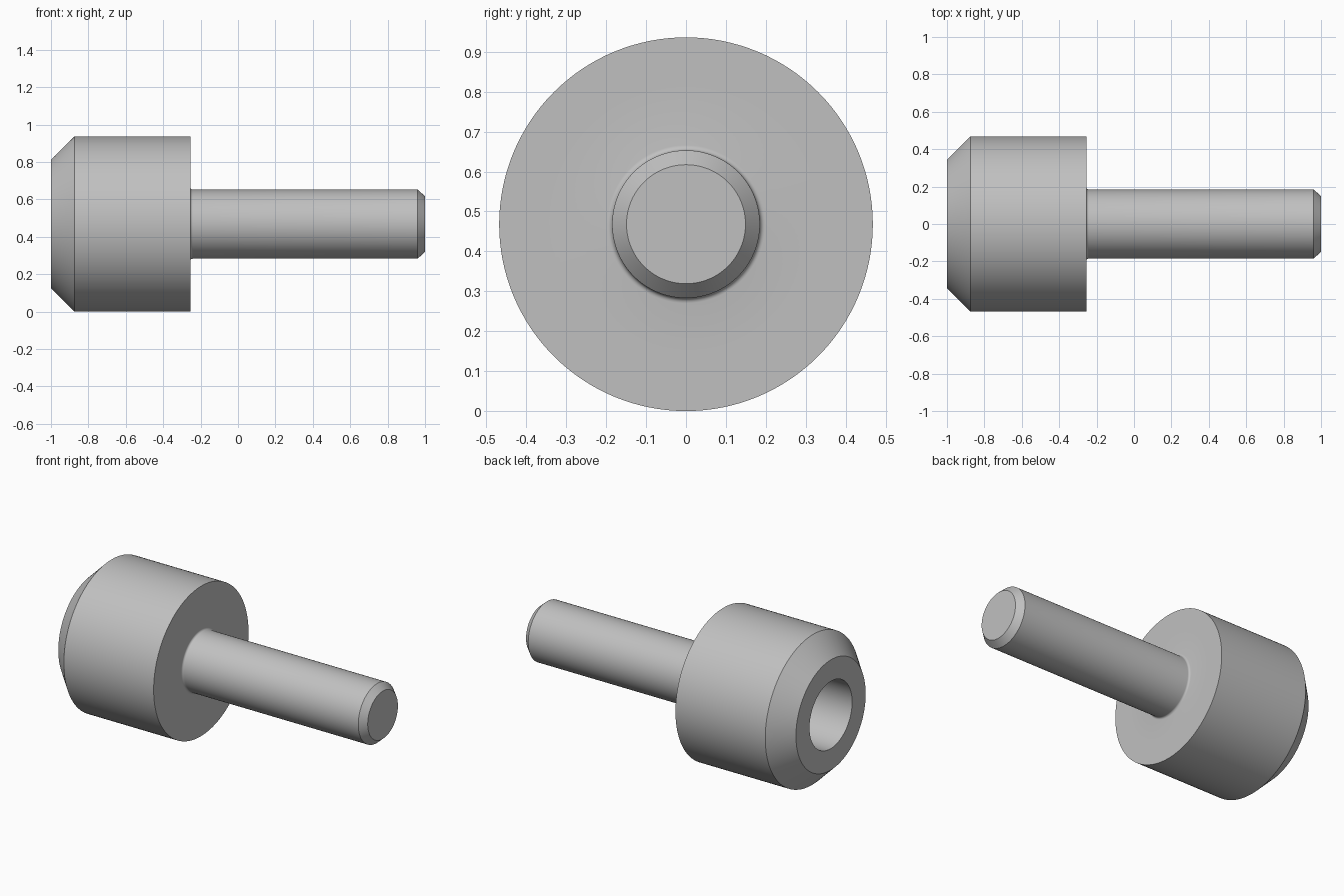
import bpy
import bmesh
import math
from mathutils import Vector

cube = bpy.data.objects.get("Cube")
if cube:
    bpy.data.objects.remove(cube, do_unlink=True)

# Main dimensions
HEAD_R, CORE_R, BORE_R, SHAFT_R = 0.468, 0.344, 0.21, 0.185
HEAD_X, FLANGE_X, FILLET = -0.255, -0.40, 0.013
SEGMENTS = 128

grey = bpy.data.materials.new("light grey")
grey.use_nodes = True
grey.diffuse_color = (0.53, 0.53, 0.53, 1)
grey.node_tree.nodes["Principled BSDF"].inputs["Base Color"].default_value = grey.diffuse_color


def lathe(name, profile, closed=False):
    """Revolve (x, radius) points about the horizontal axis."""
    bm = bmesh.new()
    verts = [bm.verts.new((x, 0, r)) for x, r in profile]
    pairs = list(zip(verts, verts[1:]))
    if closed:
        pairs.append((verts[-1], verts[0]))
    edges = [bm.edges.new(p) for p in pairs]
    bmesh.ops.spin(bm, geom=verts + edges, cent=(0, 0, 0), axis=(1, 0, 0),
                   angle=math.tau, steps=SEGMENTS, use_duplicate=False)
    bmesh.ops.remove_doubles(bm, verts=bm.verts[:], dist=1e-5)
    bmesh.ops.recalc_face_normals(bm, faces=bm.faces[:])
    mesh = bpy.data.meshes.new(name)
    bm.to_mesh(mesh)
    bm.free()
    mesh.materials.append(grey)
    obj = bpy.data.objects.new(name, mesh)
    obj.location = Vector((0, 0, HEAD_R))
    bpy.context.collection.objects.link(obj)
    bpy.ops.object.select_all(action="DESELECT")
    obj.select_set(True)
    bpy.context.view_layer.objects.active = obj
    bpy.ops.object.shade_smooth_by_angle(angle=math.radians(30))
    return obj


# Bored head sleeve, chamfered at its free end and seated around the flange
lathe("head_sleeve", [
    (-1, BORE_R), (-1, CORE_R), (-0.875, HEAD_R), (HEAD_X, HEAD_R),
    (HEAD_X, CORE_R), (FLANGE_X, CORE_R), (FLANGE_X, BORE_R),
], closed=True)

# Stud: flush flange, small root fillet, shaft and chamfered tip
root = []
for i in range(6):
    a = math.radians(18 * i)
    root.append((HEAD_X + FILLET * (1 - math.cos(a)),
                 SHAFT_R + FILLET * (1 - math.sin(a))))
lathe("flanged_stud", [(FLANGE_X, 0), (FLANGE_X, CORE_R), (HEAD_X, CORE_R)]
      + root + [(0.96, SHAFT_R), (1, 0.149), (1, 0)])
